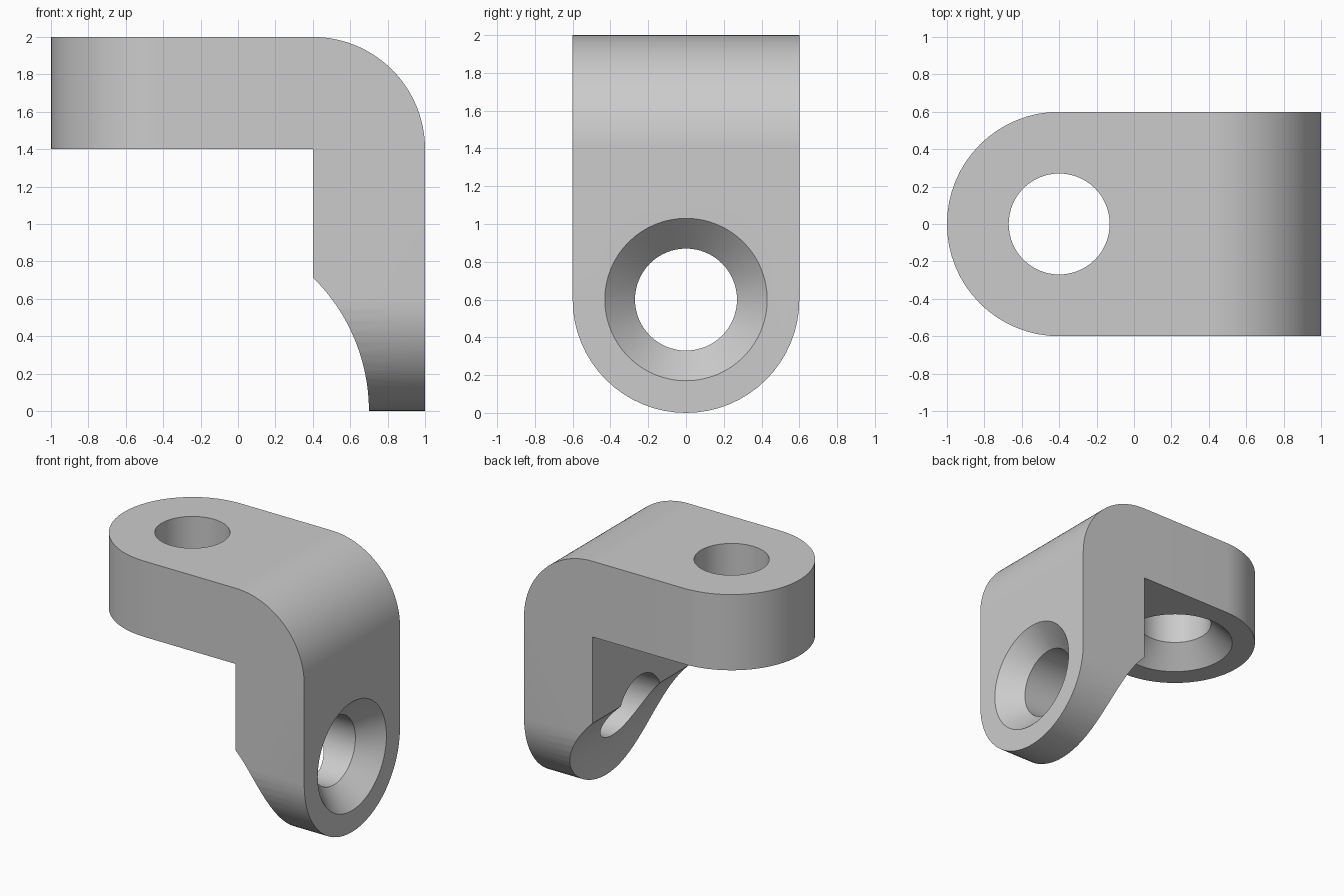
import bpy, bmesh, math
from mathutils import Vector

default = bpy.data.objects.get("Cube")
if default:
    bpy.data.objects.remove(default, do_unlink=True)

HALF = 0.6     # half width, leg thickness and end radius
HOLE = 0.27    # bore radius
SINK = 0.43    # countersink mouth radius
SEGS = 64


def arc(cx, cy, r, start, end, n=SEGS // 2):
    """Points on an arc, angles in degrees."""
    angles = [math.radians(start + (end - start) * i / n) for i in range(n + 1)]
    return [(cx + r * math.cos(a), cy + r * math.sin(a)) for a in angles]


def finish(name, bm):
    bmesh.ops.recalc_face_normals(bm, faces=bm.faces)
    mesh = bpy.data.meshes.new(name)
    bm.to_mesh(mesh)
    bm.free()
    obj = bpy.data.objects.new(name, mesh)
    bpy.context.collection.objects.link(obj)
    return obj


def prism(name, outline, place, low, high):
    """Extrude a 2D outline; place maps (u, v, depth) to x, y, z."""
    bm = bmesh.new()
    face = bm.faces.new([bm.verts.new(place(u, v, low)) for u, v in outline])
    new = bmesh.ops.extrude_face_region(bm, geom=[face])["geom"]
    shift = Vector(place(0, 0, high)) - Vector(place(0, 0, low))
    bmesh.ops.translate(bm, vec=shift, verts=[g for g in new if isinstance(g, bmesh.types.BMVert)])
    return finish(name, bm)


def countersunk_cutter(name, place):
    """Screw-shaped solid: mouth at depth 0, bore running to positive depth."""
    rings = [(SINK + 0.1, -0.1), (HOLE, SINK - HOLE), (HOLE, 0.8)]
    bm = bmesh.new()
    loops = [[bm.verts.new(place(u, v, d)) for u, v in arc(0, 0, r, 0, 360, SEGS)[:-1]]
             for r, d in rings]
    for a, b in zip(loops, loops[1:]):
        for i in range(SEGS):
            j = (i + 1) % SEGS
            bm.faces.new((a[i], a[j], b[j], b[i]))
    bm.faces.new(loops[0])
    bm.faces.new(loops[-1])
    return finish(name, bm)


def carve(obj, cutter, operation):
    """Apply an exact boolean and discard the cutter."""
    cutter.hide_render = True
    mod = obj.modifiers.new("carve", "BOOLEAN")
    mod.operation = operation
    mod.solver = "EXACT"
    mod.object = cutter
    bpy.context.view_layer.objects.active = obj
    bpy.ops.object.modifier_apply(modifier=mod.name)
    bpy.data.objects.remove(cutter, do_unlink=True)


# Side profile: rounded outer corner and a hollow relief on the lower leg
relief_angle = math.degrees(math.acos(0.7))
profile = ([(-1.1, 1.4), (-1.1, 2)] + arc(0.4, 1.4, HALF, 90, 0)
           + [(1, -0.1), (0.7, -0.1)]
           + arc(-0.3, 0, 1, 0, relief_angle) + [(0.4, 1.4)])
bracket = prism("angle_bracket", profile, lambda u, v, d: (u, d, v), -0.8, 0.8)

# Round end of the upper leg, and the overall width
plan = arc(-0.4, 0, HALF, 90, 270) + [(1.2, -HALF), (1.2, HALF)]
carve(bracket, prism("plan_trim", plan, lambda u, v, d: (u, v, d), -0.5, 2.5), "INTERSECT")

# Round end of the lower leg
end = arc(0, HALF, HALF, 180, 360) + [(0.9, 0.62), (0.9, 2.5), (-0.9, 2.5), (-0.9, 0.62)]
carve(bracket, prism("end_trim", end, lambda u, v, d: (d, u, v), -1.5, 1.5), "INTERSECT")

# Countersunk holes: outer face of the lower leg, underside of the upper leg
carve(bracket, countersunk_cutter("lower_hole", lambda u, v, d: (1 - d, u, HALF + v)), "DIFFERENCE")
carve(bracket, countersunk_cutter("upper_hole", lambda u, v, d: (u - 0.4, v, 1.4 + d)), "DIFFERENCE")

# Plain grey finish
grey = bpy.data.materials.new("light_grey")
grey.use_nodes = True
colour = (0.6, 0.6, 0.6, 1)
grey.diffuse_color = colour
grey.node_tree.nodes["Principled BSDF"].inputs["Base Color"].default_value = colour
bracket.data.materials.clear()
bracket.data.materials.append(grey)

bpy.ops.object.select_all(action="DESELECT")
bracket.select_set(True)
bpy.context.view_layer.objects.active = bracket
bpy.ops.object.shade_smooth_by_angle(angle=math.radians(25))
